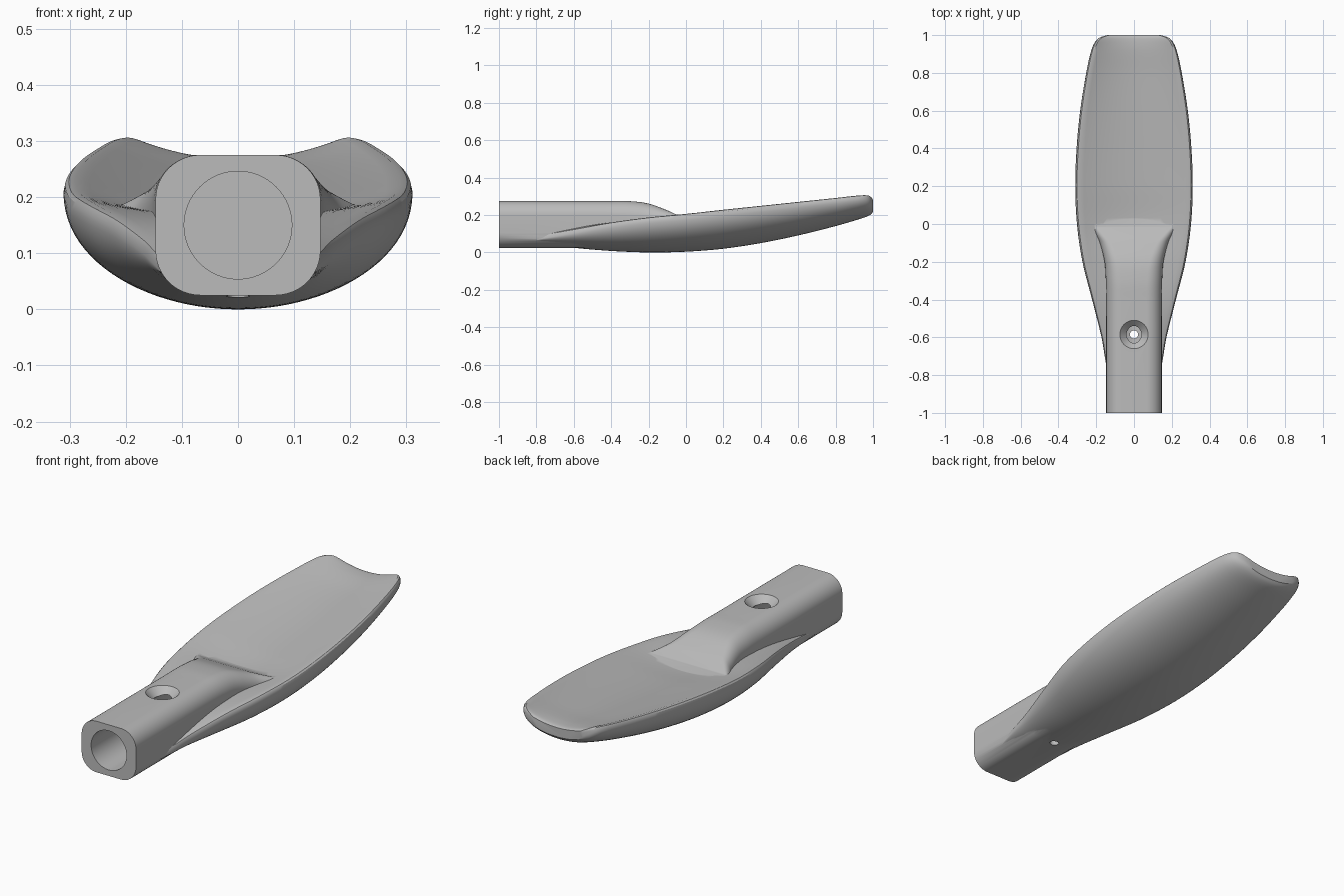
import bpy, bmesh
from math import sin, cos, pi, radians

cube = bpy.data.objects.get("Cube")
if cube:
    bpy.data.objects.remove(cube, do_unlink=True)

grey = bpy.data.materials.new("plain_grey")
grey.use_nodes = True
grey.diffuse_color = (0.5, 0.5, 0.5, 1)
grey.node_tree.nodes["Principled BSDF"].inputs["Base Color"].default_value = (0.5, 0.5, 0.5, 1)


def sample(rows, y):
    """Smooth interpolation of every column of a station table at y."""
    i = 0
    while i < len(rows) - 2 and y > rows[i + 1][0]:
        i += 1
    a, b = rows[i], rows[i + 1]
    p, q = rows[max(i - 1, 0)], rows[min(i + 2, len(rows) - 1)]
    h = b[0] - a[0]
    t = (y - a[0]) / h
    out = []
    for k in range(1, len(a)):
        ma = (b[k] - p[k]) / (b[0] - p[0]) * h
        mb = (q[k] - a[k]) / (q[0] - a[0]) * h
        d = b[k] - a[k]
        out.append(a[k] + t * ma + t * t * (3 * d - 2 * ma - mb) + t ** 3 * (ma + mb - 2 * d))
    return out


def loft(name, sections):
    """Skin closed sections, each (y, [(x, z), ...])."""
    bm = bmesh.new()
    rings = [[bm.verts.new((x, y, z)) for x, z in pts] for y, pts in sections]
    n = len(rings[0])
    for a, b in zip(rings, rings[1:]):
        for i in range(n):
            j = (i + 1) % n
            bm.faces.new((a[i], a[j], b[j], b[i]))
    bm.faces.new(rings[0])
    bm.faces.new(rings[-1])
    bmesh.ops.recalc_face_normals(bm, faces=bm.faces)
    mesh = bpy.data.meshes.new(name)
    bm.to_mesh(mesh)
    bm.free()
    obj = bpy.data.objects.new(name, mesh)
    bpy.context.collection.objects.link(obj)
    mesh.materials.append(grey)
    return obj


def combine(target, tool, operation):
    mod = target.modifiers.new(operation, "BOOLEAN")
    mod.object, mod.operation, mod.solver = tool, operation, "EXACT"
    bpy.context.view_layer.objects.active = target
    bpy.ops.object.modifier_apply(modifier=mod.name)
    bpy.data.objects.remove(tool, do_unlink=True)


def cone(name, r1, r2, depth, location, rotation=(0, 0, 0)):
    bpy.ops.mesh.primitive_cone_add(vertices=64, radius1=r1, radius2=r2, depth=depth,
                                    location=location, rotation=rotation)
    obj = bpy.context.object
    obj.name = name
    obj.hide_render = True
    obj.data.materials.append(grey)
    return obj


# Dished blade: y, half width, rim height, belly height, dish depth
BLADE = [
    (-0.8, 0.138, 0.09, 0.045, -0.03),
    (-0.7, 0.155, 0.107, 0.032, -0.03),
    (-0.6, 0.172, 0.124, 0.024, -0.02),
    (-0.4, 0.222, 0.16, 0.008, 0),
    (-0.2, 0.273, 0.187, 0, 0.02),
    (0, 0.302, 0.206, 0.004, 0.04),
    (0.2, 0.311, 0.228, 0.02, 0.04),
    (0.4, 0.304, 0.249, 0.05, 0.04),
    (0.6, 0.285, 0.27, 0.091, 0.04),
    (0.8, 0.253, 0.291, 0.141, 0.04),
    (0.92, 0.226, 0.304, 0.176, 0.038),
    (0.97, 0.202, 0.305, 0.193, 0.037),
    (0.99, 0.175, 0.296, 0.205, 0.03),
    (1, 0.14, 0.28, 0.217, 0.018),
]


def blade_section(y):
    w, rim, belly, dish = sample(BLADE, y)
    edge = rim - 0.022
    pts = [(-w * cos(pi * i / 48), edge - (edge - belly) * sin(pi * i / 48)) for i in range(49)]
    pts += [(0.99 * w, rim - 0.008), (0.97 * w, rim - 0.002)]
    for i in range(25):
        u = 1 - i / 12
        pts.append((0.93 * w * u, rim - dish * (1 - u * u)))
    return pts + [(-0.97 * w, rim - 0.002), (-0.99 * w, rim - 0.008)]


ys = [-0.8 + 1.72 * i / 60 for i in range(61)]
ys += [0.935, 0.95, 0.96, 0.97, 0.98, 0.985, 0.99, 0.995, 1]
body = loft("blade_and_socket", [(y, blade_section(y)) for y in ys])

# Socket neck: y, half width, top height, bottom height, corner radius
NECK = [
    (-1, 0.147, 0.275, 0.025, 0.08),
    (-0.6, 0.147, 0.275, 0.025, 0.08),
    (-0.4, 0.147, 0.275, 0.026, 0.08),
    (-0.3, 0.149, 0.274, 0.03, 0.08),
    (-0.2, 0.156, 0.261, 0.04, 0.075),
    (-0.1, 0.182, 0.225, 0.07, 0.06),
    (-0.05, 0.21, 0.202, 0.09, 0.045),
    (0, 0.24, 0.18, 0.1, 0.03),
    (0.07, 0.25, 0.15, 0.11, 0.015),
]


def neck_section(y):
    w, top, bottom, r = sample(NECK, y)
    pts = []
    for k, (sx, z) in enumerate([(1, top - r), (-1, top - r), (-1, bottom + r), (1, bottom + r)]):
        for i in range(13):
            a = pi / 2 * (k + i / 12)
            pts.append((sx * (w - r) + r * cos(a), z + r * sin(a)))
    return pts


ys = [-1, -0.6] + [-0.4 + 0.47 * i / 32 for i in range(33)]
combine(body, loft("neck", [(y, neck_section(y)) for y in ys]), "UNION")

# Handle bore, and the countersunk screw hole with its small drain below
SCREW_Y = -0.585
combine(body, cone("bore_cutter", 0.096, 0.096, 0.8, (0, -0.75, 0.15), (pi / 2, 0, 0)), "DIFFERENCE")
combine(body, cone("countersink_cutter", 0.04, 0.08, 0.04, (0, SCREW_Y, 0.26)), "DIFFERENCE")
combine(body, cone("screw_cutter", 0.04, 0.04, 0.15, (0, SCREW_Y, 0.2)), "DIFFERENCE")
combine(body, cone("drain_cutter", 0.021, 0.021, 0.2, (0, SCREW_Y, 0.08)), "DIFFERENCE")

# Smooth shading with crisp cut edges
bpy.ops.object.select_all(action="DESELECT")
body.select_set(True)
bpy.context.view_layer.objects.active = body
bpy.ops.object.shade_smooth_by_angle(angle=radians(32))
